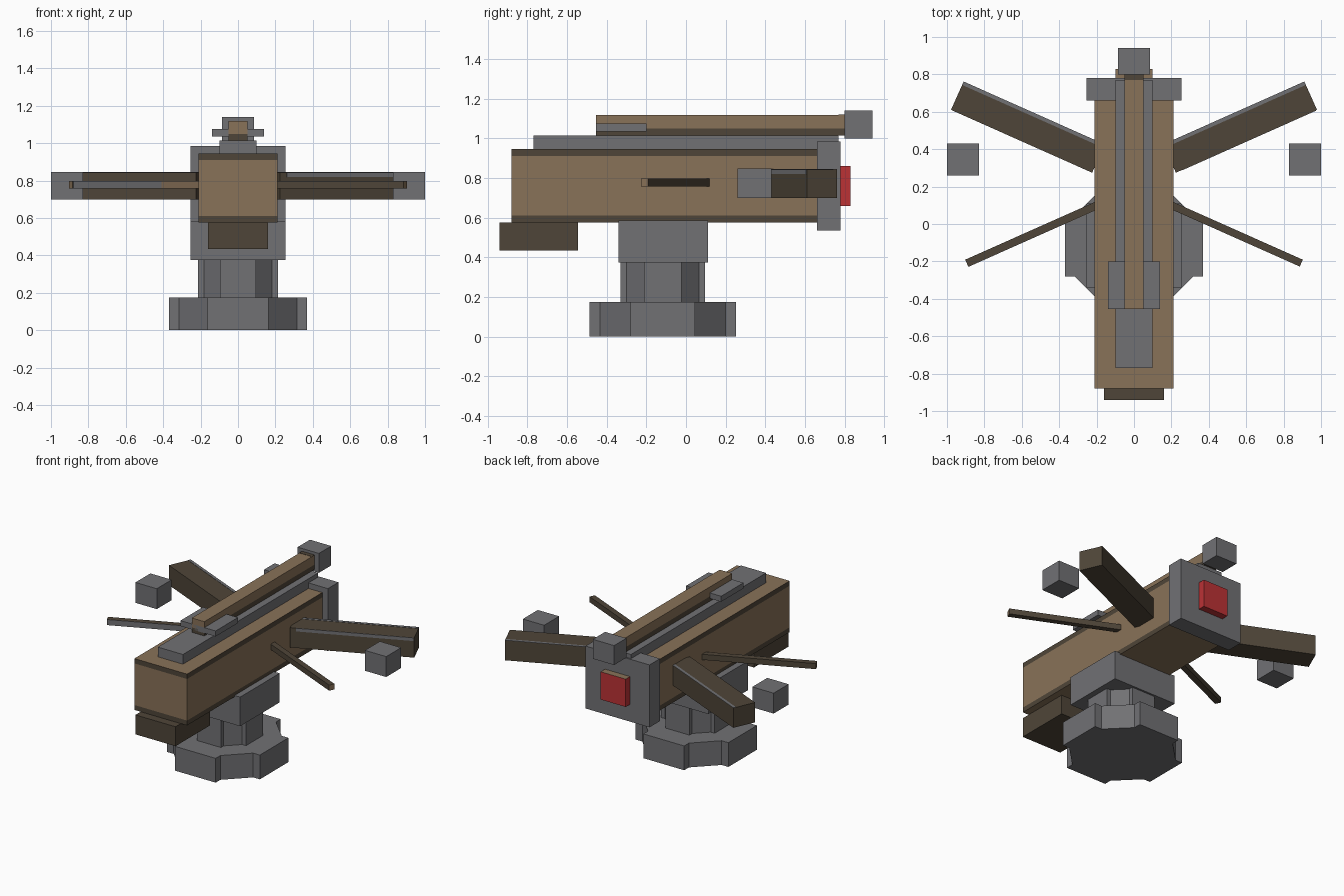
import bpy, bmesh, math
from mathutils import Matrix, Vector

cube = bpy.data.objects.get("Cube")
if cube:
    bpy.data.objects.remove(cube, do_unlink=True)


def material(name, r, g, b):
    m = bpy.data.materials.new(name)
    m.use_nodes = True
    m.diffuse_color = (r, g, b, 1)
    m.node_tree.nodes["Principled BSDF"].inputs["Base Color"].default_value = (r, g, b, 1)
    return m


GREY = material("stone grey", 0.165, 0.165, 0.175)
WOOD = material("light wood", 0.25, 0.168, 0.098)
DARK = material("dark wood", 0.078, 0.06, 0.04)
RED = material("red", 0.5, 0.032, 0.036)


def box(name, x, y, z, mats, cuts=(), rule=None, matrix=None):
    """Box from three (low, high) ranges, cut at heights and coloured by a rule."""
    bm = bmesh.new()
    bmesh.ops.create_cube(bm, size=1)
    for v in bm.verts:
        v.co = Vector([(lo + hi) / 2 + c * (hi - lo) for c, (lo, hi) in zip(v.co, (x, y, z))])
    for h in cuts:
        bmesh.ops.bisect_plane(bm, geom=bm.verts[:] + bm.edges[:] + bm.faces[:],
                               plane_co=(0, 0, h), plane_no=(0, 0, 1))
    bm.normal_update()
    if rule:
        for f in bm.faces:
            f.material_index = rule(f.calc_center_median(), f.normal)
    if matrix:
        bm.transform(matrix)
    mesh = bpy.data.meshes.new(name)
    bm.to_mesh(mesh)
    bm.free()
    for m in mats:
        mesh.materials.append(m)
    ob = bpy.data.objects.new(name, mesh)
    bpy.context.collection.objects.link(ob)
    return ob


def mid(w):
    return (-w, w)


# Pedestal: four crossed slabs per tier, diagonals slightly shorter
PIVOT = -0.117


def star_tier(name, reach, diagonal, half_width, z):
    for i in range(4):
        length = diagonal if i % 2 else reach
        spin = Matrix.Translation((0, PIVOT, 0)) @ Matrix.Rotation(math.pi / 4 * i, 4, 'Z')
        box(f"{name}_{i + 1}", mid(length), mid(half_width), z, [GREY], matrix=spin)


star_tier("base_slab", 0.37, 0.339, 0.163, (0, 0.175))
star_tier("post_slab", 0.213, 0.196, 0.095, (0.175, 0.375))
box("cradle", mid(0.255), (-0.34, 0.11), (0.375, 0.585), [GREY])

# Body with dark bands along the upper and lower edges
box("body", mid(0.21), (-0.88, 0.66), (0.575, 0.945), [WOOD, DARK], (0.61, 0.91),
    lambda c, n: int(abs(n.z) < 0.5 and abs(c.z - 0.76) > 0.15))
box("front_grip", mid(0.16), (-0.94, -0.545), (0.435, 0.575), [DARK])
box("rear_plate", mid(0.255), (0.66, 0.78), (0.535, 0.985), [GREY])
box("rear_button", mid(0.1), (0.78, 0.83), (0.66, 0.86), [RED, WOOD],
    rule=lambda c, n: int(n.z > 0.5))

# Top rail, sliding beam and its fittings
box("top_rail", mid(0.1), (-0.77, 0.77), (0.945, 1.015), [GREY])
box("beam", mid(0.05), (-0.455, 0.8), (1.015, 1.118), [WOOD, DARK], (1.05,),
    lambda c, n: int(c.z < 1.05))
box("beam_end_mark", mid(0.05), (0.77, 0.8), (1.117, 1.12), [DARK])
box("beam_collar", mid(0.14), (-0.455, -0.2), (1.035, 1.075), [GREY])
box("rear_block", mid(0.085), (0.8, 0.94), (1.0, 1.14), [GREY])

# Swept limbs, struts and floating weights on both sides
TILT = math.radians(24)
for side, label in ((1, "left"), (-1, "right")):
    def swept(px, py, angle):
        turn = angle if side > 0 else math.pi - angle
        return Matrix.Translation((side * px, py, 0)) @ Matrix.Rotation(turn, 4, 'Z')

    limb = swept(0.19, 0.35, TILT)
    box(f"{label}_limb", (0, 0.826), mid(0.083), (0.7, 0.843), [DARK], matrix=limb)
    rear = sorted((side * 0.083, side * 0.063))
    box(f"{label}_limb_edge", (0, 0.826), rear, (0.842, 0.845), [GREY], matrix=limb)
    if side > 0:
        box("left_limb_front_edge", (0.04, 0.82), (-0.085, -0.082), (0.82, 0.843),
            [GREY], matrix=limb)

    strut = swept(0.2, 0.1, -TILT)
    box(f"{label}_strut", (0, 0.76), mid(0.02), (0.757, 0.797), [DARK, WOOD],
        rule=lambda c, n: int(n.x > 0.5), matrix=strut)
    if side < 0:
        box("right_strut_face", (0.24, 0.755), (0.019, 0.022), (0.757, 0.797),
            [GREY], matrix=strut)
        box("right_strut_root", (0, 0.24), (0.019, 0.022), (0.757, 0.797),
            [WOOD], matrix=strut)

    box(f"{label}_weight", sorted((side * 0.83, side)), (0.26, 0.43), (0.7, 0.847), [GREY])
